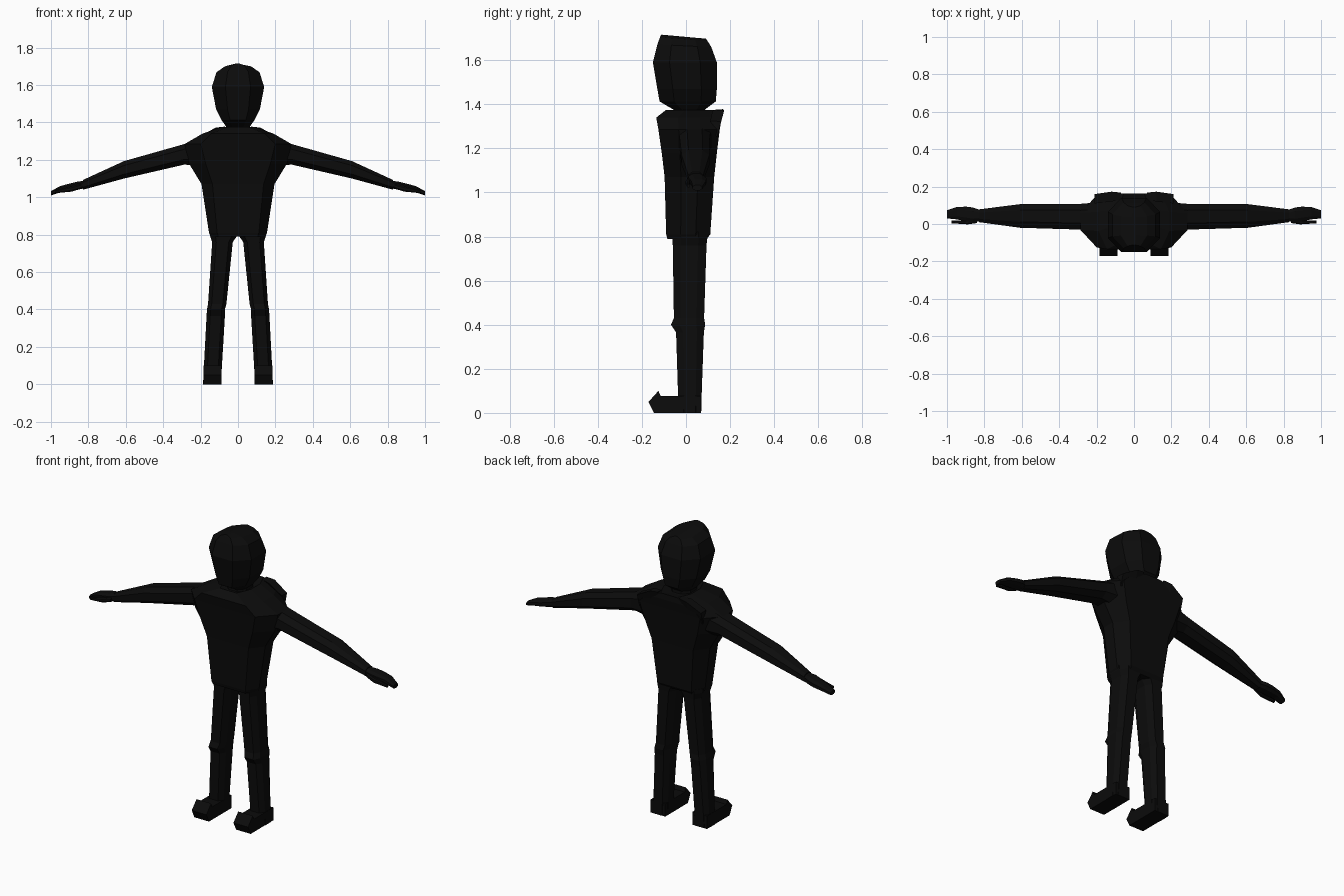
import bpy
import bmesh

black = bpy.data.materials.new("near_black")
black.diffuse_color = (0.0035, 0.0035, 0.0035, 1)


def build(name, rings, mirror=False):
    """Skin a list of equal-length point rings, with capped ends."""
    bm = bmesh.new()
    loops = [[bm.verts.new(p) for p in ring] for ring in rings]
    for a, b in zip(loops, loops[1:]):
        n = len(a)
        for i in range(n):
            bm.faces.new((a[i], a[(i + 1) % n], b[(i + 1) % n], b[i]))
    bm.faces.new(loops[0][::-1])
    bm.faces.new(loops[-1])
    if mirror:
        geom = bm.verts[:] + bm.edges[:] + bm.faces[:]
        copy = bmesh.ops.duplicate(bm, geom=geom)["geom"]
        for v in copy:
            if isinstance(v, bmesh.types.BMVert):
                v.co.x = -v.co.x
    bmesh.ops.recalc_face_normals(bm, faces=bm.faces[:])
    me = bpy.data.meshes.new(name)
    bm.to_mesh(me)
    bm.free()
    me.materials.append(black)
    ob = bpy.data.objects.new(name, me)
    bpy.context.collection.objects.link(ob)
    return ob


def octagon(a0, a1, b0, b1, ca=0.28, cb=0.28):
    """Chamfered rectangle spanning a0..a1 by b0..b1."""
    p, q = (a1 - a0) * ca, (b1 - b0) * cb
    return [(a0 + p, b0), (a1 - p, b0), (a1, b0 + q), (a1, b1 - q),
            (a1 - p, b1), (a0 + p, b1), (a0, b1 - q), (a0, b0 + q)]


def level(z, x0, x1, y0, y1, ca=0.28, cb=0.28, tilt=0.0):
    return [(x, y, z + tilt * y) for x, y in octagon(x0, x1, y0, y1, ca, cb)]


def across(x, y0, y1, z0, z1, c=0.25):
    return [(x, y, z) for y, z in octagon(y0, y1, z0, z1, c, c)]


# torso and sloping shoulders: z, half width, front, back, corner cut
build("torso", [level(z, -w, w, f, b, c, 0.33) for z, w, f, b, c in [
    (0.79, 0.145, -0.085, 0.095, 0.14), (0.81, 0.155, -0.09, 0.11, 0.14),
    (1.07, 0.195, -0.097, 0.128, 0.15), (1.18, 0.262, -0.11, 0.14, 0.17),
    (1.285, 0.285, -0.125, 0.153, 0.15), (1.34, 0.19, -0.135, 0.162, 0.12),
    (1.375, 0.09, -0.09, 0.162, 0.2), (1.36, 0.06, -0.06, 0.10, 0.25)]])

# raised flaps on the back of the shoulders
build("collar_flap", [
    [(0.07, 0.13, 1.375), (0.07, 0.168, 1.378), (0.07, 0.15, 1.34)],
    [(0.12, 0.12, 1.37), (0.12, 0.173, 1.372), (0.12, 0.15, 1.29)],
    [(0.21, 0.11, 1.325), (0.21, 0.160, 1.322), (0.21, 0.14, 1.25)]], True)

# neck and head
build("neck", [level(1.32, -0.07, 0.07, -0.05, 0.09),
               level(1.40, -0.06, 0.06, -0.05, 0.085)])
build("head", [level(z, -w, w, f, b, 0.26, 0.26, t) for z, w, f, b, t in [
    (1.372, 0.06, -0.05, 0.08, 0), (1.413, 0.088, -0.12, 0.135, 0),
    (1.47, 0.117, -0.13, 0.14, 0), (1.59, 0.14, -0.15, 0.14, 0),
    (1.665, 0.115, -0.13, 0.115, -0.05), (1.695, 0.07, -0.118, 0.098, -0.08),
    (1.706, 0.012, -0.112, 0.09, -0.09)]])

# arms from shoulder to wrist
build("arms", [across(*r) for r in [
    (0.20, -0.04, 0.115, 1.165, 1.32), (0.285, -0.03, 0.108, 1.175, 1.285),
    (0.61, -0.02, 0.106, 1.10, 1.193), (0.83, 0.01, 0.078, 1.04, 1.092)]], True)

# hands with a bent finger block and a separate thumb
build("hands", [across(*r) for r in [
    (0.81, 0.018, 0.07, 1.05, 1.09), (0.86, 0.008, 0.088, 1.04, 1.083),
    (0.90, 0.015, 0.093, 1.033, 1.073), (0.95, 0.025, 0.09, 1.026, 1.06),
    (1.00, 0.03, 0.073, 1.01, 1.033)]], True)
build("thumbs", [across(*r) for r in [
    (0.84, 0.005, 0.03, 1.045, 1.07), (0.89, -0.002, 0.02, 1.03, 1.058),
    (0.975, 0.004, 0.018, 1.022, 1.038)]], True)

# trouser legs with a knee ridge
build("legs", [level(*r, 0.2, 0.25) for r in [
    (0.82, 0.002, 0.152, -0.065, 0.098), (0.795, 0.004, 0.15, -0.062, 0.097),
    (0.76, 0.028, 0.138, -0.06, 0.093), (0.43, 0.062, 0.16, -0.055, 0.082),
    (0.40, 0.070, 0.166, -0.068, 0.087), (0.365, 0.070, 0.168, -0.045, 0.081),
    (0.08, 0.087, 0.183, -0.036, 0.071), (0.0, 0.09, 0.187, -0.034, 0.069)]], True)

# shoes with upturned toes, drawn in side profile
shoe = [(0.068, 0), (-0.145, 0), (-0.17, 0.05), (-0.125, 0.10),
        (-0.115, 0.076), (0.068, 0.076)]
build("shoes", [[(x, y, z) for y, z in shoe] for x in (0.089, 0.185)], True)
